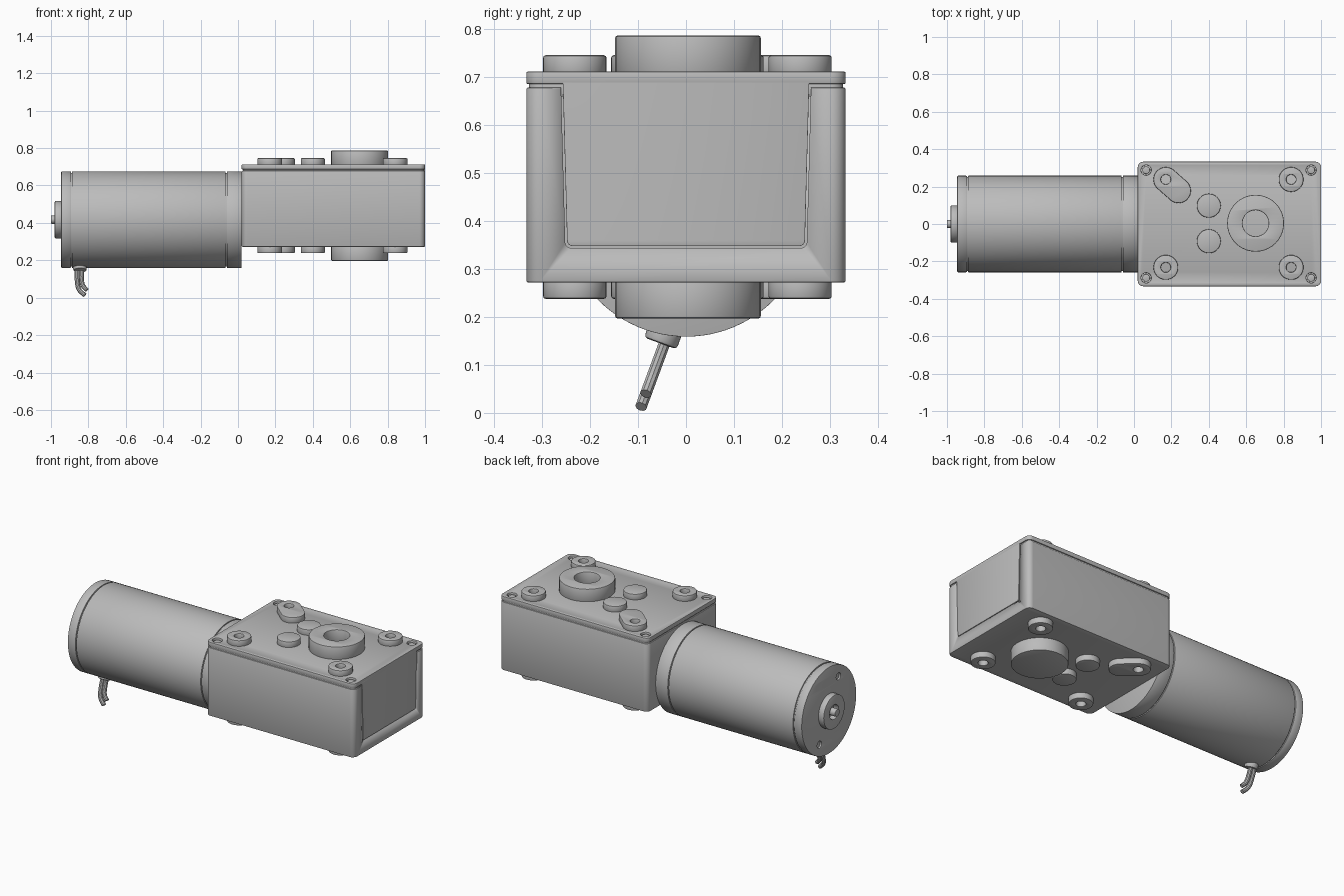
import bpy
import bmesh
from math import atan2, cos, sin, pi, radians
from mathutils import Matrix, Vector

if "Cube" in bpy.data.objects:
    bpy.data.objects.remove(bpy.data.objects["Cube"])

grey = bpy.data.materials.new("metal grey")
grey.use_nodes = True
grey.diffuse_color = (0.5, 0.5, 0.5, 1)
grey.node_tree.nodes["Principled BSDF"].inputs["Base Color"].default_value = (0.5, 0.5, 0.5, 1)

UP = Matrix.Identity(4)
# Local x, y, z become world y, z, x
ALONG_X = Matrix(((0, 0, 1, 0), (1, 0, 0, 0), (0, 1, 0, 0), (0, 0, 0, 1)))


def hull(centres, r, steps):
    """Outline around circles of radius r at the given centres, counter-clockwise."""
    if len(centres) == 1:
        x, y = centres[0]
        return [(x + r * cos(2 * pi * i / steps), y + r * sin(2 * pi * i / steps)) for i in range(steps)]
    points, n = [], len(centres)
    for i, (x, y) in enumerate(centres):
        px, py = centres[i - 1]
        nx, ny = centres[(i + 1) % n]
        a = atan2(y - py, x - px)
        sweep = (atan2(ny - y, nx - x) - a) % (2 * pi)
        count = max(4, int(steps * sweep / (2 * pi)))
        for k in range(count + 1):
            t = a - pi / 2 + sweep * k / count
            points.append((x + r * cos(t), y + r * sin(t)))
    return points


def rect(x0, x1, y0, y1, r):
    return [(x0 + r, y0 + r), (x1 - r, y0 + r), (x1 - r, y1 - r), (x0 + r, y1 - r)]


def finish(name, curve, matrix):
    obj = bpy.data.objects.new(name, curve)
    bpy.context.collection.objects.link(obj)
    bpy.ops.object.select_all(action='DESELECT')
    obj.select_set(True)
    bpy.context.view_layer.objects.active = obj
    bpy.ops.object.convert(target='MESH')
    obj = bpy.context.view_layer.objects.active
    bm = bmesh.new()
    bm.from_mesh(obj.data)
    bmesh.ops.remove_doubles(bm, verts=bm.verts, dist=0.0001)
    bm.transform(matrix)
    bmesh.ops.recalc_face_normals(bm, faces=bm.faces)
    bm.to_mesh(obj.data)
    bm.free()
    obj.data.materials.clear()
    obj.data.materials.append(grey)
    bpy.ops.object.shade_smooth_by_angle(angle=radians(35))
    return obj


def plate(name, centres, r, z0, z1, bevel=0.005, holes=(), matrix=UP, steps=40):
    """Extruded rounded outline with round holes and softened edges."""
    curve = bpy.data.curves.new(name, 'CURVE')
    curve.dimensions = '2D'
    curve.fill_mode = 'BOTH'
    curve.extrude = (z1 - z0) / 2 - bevel
    curve.bevel_depth = bevel
    curve.bevel_resolution = 1
    outlines = [hull(centres, r - bevel, steps)]
    outlines += [hull([(x, y)], hr + bevel, 28) for x, y, hr in holes]
    for outline in outlines:
        spline = curve.splines.new('POLY')
        spline.points.add(len(outline) - 1)
        for p, (x, y) in zip(spline.points, outline):
            p.co = (x, y, 0, 1)
        spline.use_cyclic_u = True
    return finish(name, curve, matrix @ Matrix.Translation((0, 0, (z0 + z1) / 2)))


# Gearbox housing, lid and the recessed seam between them
X0, X1, W = 0.02, 1.0, 0.333
BOTTOM, TOP = 0.272, 0.712
body = plate("gearbox_body", rect(X0, X1, -W, W, 0.03), 0.03, BOTTOM, 0.679, 0.004)
plate("seam_core", rect(X0 + 0.006, X1 - 0.006, -W + 0.006, W - 0.006, 0.025), 0.025, 0.66, 0.692, 0.001)
corners = [(x, y) for x in (0.065, 0.947) for y in (-0.288, 0.288)]
plate("gearbox_lid", rect(X0, X1, -W, W, 0.03), 0.03, 0.686, TOP, 0.003,
      holes=[(x, y, 0.027) for x, y in corners])
for i, (x, y) in enumerate(corners):
    plate(f"lid_screw_{i + 1}", [(x, y)], 0.02, 0.68, 0.704, 0.002, steps=24)


# Tapered end flap of the lid, set into a slot in the housing
def flap_outline(grow):
    r = 0.012
    low, high = 0.248 + grow - r, 0.257 + grow - r
    z = 0.348 - grow + r
    return [(-low, z), (low, z), (high, 0.69), (-high, 0.69)], r


centres, r = flap_outline(0.004)
cutter = plate("flap_cutter", centres, r, X1 - 0.02, X1 + 0.05, 0, matrix=ALONG_X)
cutter.hide_render = True
cutter.hide_viewport = True
cut = body.modifiers.new("flap_slot", 'BOOLEAN')
cut.operation = 'DIFFERENCE'
cut.solver = 'EXACT'
cut.object = cutter
centres, r = flap_outline(0)
plate("lid_end_flap", centres, r, X1 - 0.03, X1, 0.001, matrix=ALONG_X)

# Bosses repeated on the top and bottom faces
mounts = [(0.17, -0.232), (0.84, -0.232), (0.84, 0.238)]
slot_hole, slot_end = (0.17, 0.238), (0.238, 0.178)
for side, face, sign in (("top", TOP, 1), ("bottom", BOTTOM, -1)):
    def boss(name, centres, r, height, holes=()):
        z0, z1 = sorted((face - sign * 0.008, face + sign * height))
        plate(f"{side}_{name}", centres, r, z0, z1, 0.005, holes)

    for i, (x, y) in enumerate(mounts):
        boss(f"mount_boss_{i + 1}", [(x, y)], 0.066, 0.034, [(x, y, 0.026)])
    boss("slot_boss", [slot_hole, slot_end], 0.066, 0.034, [(*slot_hole, 0.026)])
    for i, y in enumerate((0.098, -0.092)):
        boss(f"gear_pin_cap_{i + 1}", [(0.4, y)], 0.064, 0.034)
    boss("output_boss", [(0.65, 0.004)], 0.152, 0.075, [(0.65, 0.004, 0.07)] if sign > 0 else ())

# Motor: end cap, sleeve and flange separated by narrow grooves
CZ, R = 0.417, 0.258
axis = [(0, CZ)]
plate("motor_core", axis, R - 0.007, -0.935, 0.015, 0.001, matrix=ALONG_X, steps=96)
cap_holes = [(s * -0.09, CZ + s * 0.17, 0.02) for s in (1, -1)]
plate("motor_end_cap", axis, R, -0.945, -0.893, 0.004, cap_holes, ALONG_X, 96)
plate("motor_sleeve", axis, R, -0.887, -0.066, 0.001, matrix=ALONG_X, steps=96)
plate("motor_flange", axis, R, -0.06, X0, 0.001, matrix=ALONG_X, steps=96)
plate("bearing_housing", axis, 0.1, -0.98, -0.94, 0.005, [(0, CZ, 0.042)], ALONG_X, 48)
plate("motor_shaft", axis, 0.022, -1.0, -0.94, 0.003, matrix=ALONG_X, steps=24)

# Cable grommet and the two leads hanging under the motor
tilt = Matrix.Translation((-0.845, -0.048, 0.16)) @ Matrix.Rotation(radians(-20), 4, 'X')
plate("cable_grommet", [(0, 0)], 0.036, -0.016, 0.03, 0.007, matrix=tilt, steps=32)


def lead(name, path):
    curve = bpy.data.curves.new(name, 'CURVE')
    curve.dimensions = '3D'
    curve.bevel_depth = 0.0125
    curve.bevel_resolution = 3
    curve.use_fill_caps = True
    spline = curve.splines.new('BEZIER')
    spline.bezier_points.add(len(path) - 1)
    for p, (x, z) in zip(spline.bezier_points, path):
        p.co = Vector((x, -0.043 - (0.15 - z) * 0.37, z))
        p.handle_left_type = p.handle_right_type = 'AUTO'
    finish(name, curve, UP)


lead("outer_lead", [(-0.86, 0.17), (-0.86, 0.09), (-0.85, 0.045), (-0.82, 0.013)])
lead("inner_lead", [(-0.836, 0.17), (-0.836, 0.1), (-0.829, 0.065), (-0.808, 0.04)])
